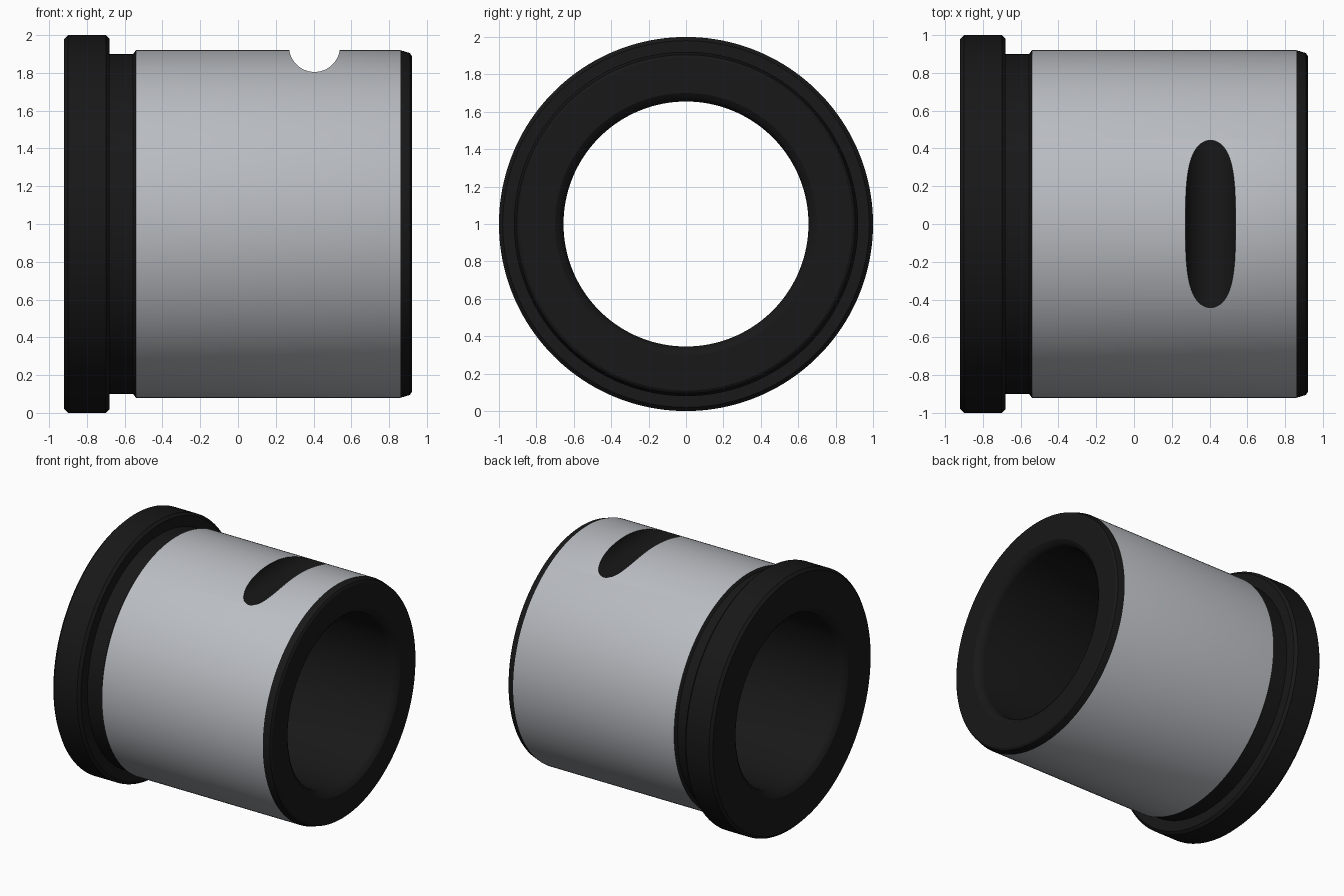
import bpy, bmesh, math

if "Cube" in bpy.data.objects:
    bpy.data.objects.remove(bpy.data.objects["Cube"])

SEGMENTS = 160


def material(name, colour):
    m = bpy.data.materials.new(name)
    m.diffuse_color = colour
    m.use_nodes = True
    m.node_tree.nodes["Principled BSDF"].inputs["Base Color"].default_value = m.diffuse_color
    return m


dark = material("dark_finish", (0.009, 0.009, 0.009, 1))
steel = material("ground_steel", (0.49, 0.51, 0.54, 1))

# Cross-section as (x, radius): flange, relief neck, ground body, bore
BODY = (-0.54, 0.92)
profile = [
    (-0.92, 0.70), (-0.92, 0.98), (-0.90, 1.0), (-0.70, 1.0), (-0.68, 0.98),
    (-0.68, 0.90), (-0.555, 0.90), BODY, (0.86, 0.92), (0.91, 0.905),
    (0.92, 0.89), (0.92, 0.70),
    (0.905, 0.677), (0.885, 0.661), (0.86, 0.655),
    (-0.86, 0.655), (-0.885, 0.661), (-0.905, 0.677),
]

# Flanged bushing revolved around the x axis
bm = bmesh.new()
rings = []
for x, r in profile:
    rings.append([bm.verts.new((x, r * math.sin(a), 1 + r * math.cos(a)))
                  for a in (2 * math.pi * i / SEGMENTS for i in range(SEGMENTS))])
for k, ring in enumerate(rings):
    nxt = rings[(k + 1) % len(rings)]
    for i in range(SEGMENTS):
        j = (i + 1) % SEGMENTS
        face = bm.faces.new((ring[i], ring[j], nxt[j], nxt[i]))
        face.material_index = 1 if profile[k] == BODY else 0
bmesh.ops.recalc_face_normals(bm, faces=bm.faces)
mesh = bpy.data.meshes.new("flanged_bushing")
bm.to_mesh(mesh)
bm.free()
bushing = bpy.data.objects.new("flanged_bushing", mesh)
bpy.context.collection.objects.link(bushing)

# Round-bottomed slot milled across the top of the body
bpy.ops.mesh.primitive_cylinder_add(vertices=96, radius=0.135, depth=2.4,
                                    location=(0.405, 0, 1.94),
                                    rotation=(math.pi / 2, 0, 0))
cutter = bpy.context.object
cutter.name = "slot_cutter"
cutter.hide_render = True
for obj in (bushing, cutter):
    obj.data.materials.append(dark)
    obj.data.materials.append(steel)

cut = bushing.modifiers.new("slot", 'BOOLEAN')
cut.operation = 'DIFFERENCE'
cut.solver = 'EXACT'
cut.object = cutter
bpy.ops.object.select_all(action='DESELECT')
bpy.context.view_layer.objects.active = bushing
bushing.select_set(True)
bpy.ops.object.modifier_apply(modifier=cut.name)
bpy.data.objects.remove(cutter, do_unlink=True)

# Smooth curved surfaces, crisp machined edges
bpy.ops.object.shade_smooth_by_angle(angle=math.radians(28))
